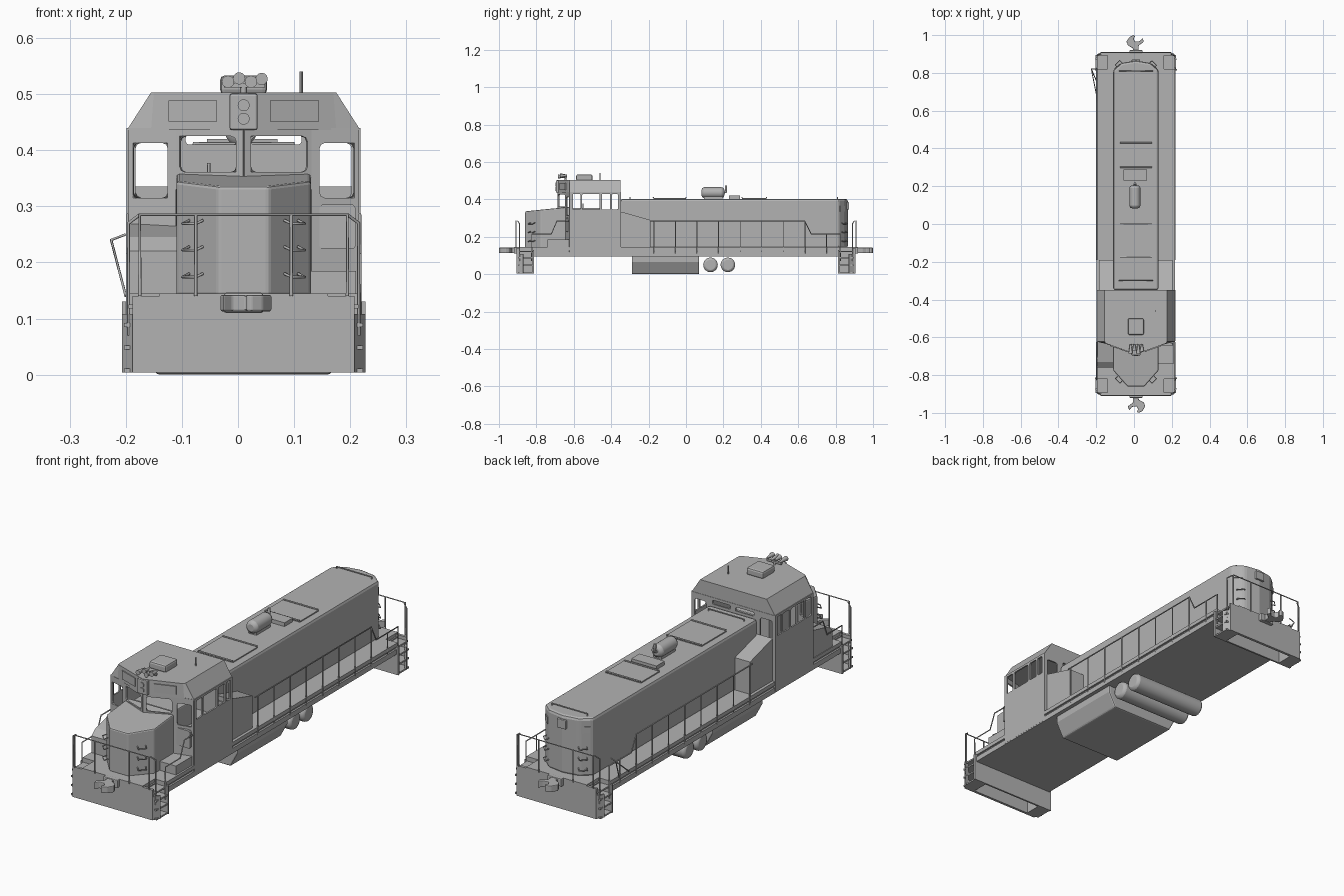
import bpy, bmesh, math
from mathutils import Vector

if "Cube" in bpy.data.objects:
    bpy.data.objects.remove(bpy.data.objects["Cube"])

CX = 0.01  # body centreline
grey = bpy.data.materials.new("body grey")
grey.diffuse_color = (0.45, 0.45, 0.45, 1)
grey.use_nodes = True
grey.node_tree.nodes["Principled BSDF"].inputs["Base Color"].default_value = grey.diffuse_color


def finish(name, bm, bevel=0, smooth=False, solid=0):
    bmesh.ops.recalc_face_normals(bm, faces=bm.faces)
    me = bpy.data.meshes.new(name)
    bm.to_mesh(me)
    bm.free()
    ob = bpy.data.objects.new(name, me)
    bpy.context.collection.objects.link(ob)
    ob.location.x = CX
    me.materials.append(grey)
    if bevel:
        m = ob.modifiers.new("bevel", 'BEVEL')
        m.width, m.segments = bevel, 2
    if solid:
        m = ob.modifiers.new("solid", 'SOLIDIFY')
        m.thickness, m.offset = solid, 0
    if smooth:
        bpy.ops.object.select_all(action='DESELECT')
        ob.select_set(True)
        bpy.context.view_layer.objects.active = ob
        bpy.ops.object.shade_smooth_by_angle(angle=math.radians(35))
    return ob


def loft(name, lower, upper, **kw):
    bm = bmesh.new()
    a = [bm.verts.new(p) for p in lower]
    b = [bm.verts.new(p) for p in upper]
    bm.faces.new(a)
    bm.faces.new(b)
    for i in range(len(a)):
        j = (i + 1) % len(a)
        bm.faces.new((a[i], a[j], b[j], b[i]))
    return finish(name, bm, **kw)


def prism_z(name, plan, z0, z1, **kw):
    return loft(name, [(x, y, z0) for x, y in plan], [(x, y, z1) for x, y in plan], **kw)


def prism_y(name, prof, y0, y1, **kw):
    return loft(name, [(x, y0, z) for x, z in prof], [(x, y1, z) for x, z in prof], **kw)


def box(name, x0, x1, y0, y1, z0, z1, **kw):
    return prism_z(name, [(x0, y0), (x1, y0), (x1, y1), (x0, y1)], z0, z1, **kw)


def cyl(name, p, q, r0, r1=None, n=20, bevel=0):
    p, q = Vector(p), Vector(q)
    bm = bmesh.new()
    bmesh.ops.create_cone(bm, cap_ends=True, segments=n, radius1=r0,
                          radius2=r0 if r1 is None else r1, depth=(q - p).length)
    bm.transform(Vector((0, 0, 1)).rotation_difference(q - p).to_matrix().to_4x4())
    bmesh.ops.translate(bm, verts=bm.verts, vec=(p + q) / 2)
    return finish(name, bm, bevel=bevel, smooth=True)


def tubes(name, paths, r=0.003):
    cu = bpy.data.curves.new(name, 'CURVE')
    cu.dimensions, cu.bevel_depth, cu.bevel_resolution = '3D', r, 1
    cu.use_fill_caps = True
    for path in paths:
        sp = cu.splines.new('POLY')
        sp.points.add(len(path) - 1)
        for pt, co in zip(sp.points, path):
            pt.co = (*co, 1)
    ob = bpy.data.objects.new(name, cu)
    bpy.context.collection.objects.link(ob)
    cu.materials.append(grey)
    ob.location.x = CX
    bpy.ops.object.select_all(action='DESELECT')
    ob.select_set(True)
    bpy.context.view_layer.objects.active = ob
    bpy.ops.object.convert(target='MESH')


def wall(name, p, q, z0, z1, holes, r=0.01):
    """Thin wall from p to q in plan; holes are (u0, u1, z0, z1), u along the wall, 0 to 1."""
    p, q = Vector(p), Vector(q)
    n = (q - p).length
    bm = bmesh.new()

    def face(pts):
        bm.faces.new([bm.verts.new((*(p + (q - p) * u), z)) for u, z in pts])
    us = sorted({0, 1, *[u for h in holes for u in h[:2]]})
    zs = sorted({z0, z1, *[z for h in holes for z in h[2:]]})
    for a, b in zip(us, us[1:]):
        for c, d in zip(zs, zs[1:]):
            if not any(h[0] <= a and b <= h[1] and h[2] <= c and d <= h[3] for h in holes):
                face([(a, c), (b, c), (b, d), (a, d)])
    for h in holes:  # rounded window corners
        k = min(r, (h[3] - h[2]) / 3)
        for u, du in ((h[0], k / n), (h[1], -k / n)):
            for z, dz in ((h[2], k), (h[3], -k)):
                face([(u, z), (u + du, z), (u + du * .3, z + dz * .3), (u, z + dz)])
    bmesh.ops.remove_doubles(bm, verts=bm.verts, dist=1e-5)
    finish(name, bm, solid=0.007)


# Frame and walkway
box("frame", -.2, .2, -.82, .82, .1, .132)
box("walkway", -.208, .208, -.82, .82, .128, .145)
box("side_sill", -.208, .208, -.82, .82, .095, .118)

# Fuel tank and air tanks
prism_y("fuel_tank", [(-.19, .1), (-.19, .065), (-.155, 0), (.155, 0), (.19, .065), (.19, .1)], -.29, .07, bevel=.006)
for i, y in enumerate((.131, .224)):
    cyl(f"air_tank_{i}", (-.185, y, .05), (.185, y, .05), .039, n=24, bevel=.012)

# Pilots, steps and couplers at both ends
hook = [(-.015, .89), (-.015, .945), (-.042, .965), (-.036, .985), (-.02, .968), (.004, .965), (.012, .98),
        (.004, .995), (.014, 1), (.034, .99), (.05, .965), (.042, .945), (.015, .93), (.015, .89)]
for e, s in (("front", -1), ("rear", 1)):
    box(e + "_pilot_plate", -.198, .198, s * .893, s * .905, .004, .14)
    box(e + "_pilot_back", -.217, .217, s * .812, s * .82, .004, .13)
    box(e + "_end_deck", -.15, .15, s * .81, s * .905, .125, .145)
    prism_z(e + "_coupler", [(-s * x if s > 0 else x, s * y) for x, y in hook], .113, .142, bevel=.003)
    box(e + "_coupler_pocket", -.035, .035, s * .9, s * .92, .11, .146, bevel=.004)
    for t, m in (("left", -1), ("right", 1)):
        prism_z(f"{e}_{t}_corner_plate", [(m * .196, s * .905), (m * .217, s * .872), (m * .21, s * .868),
                                          (m * .19, s * .894)], .004, .108)
        box(f"{e}_{t}_step_wall", m * .15, m * .156, s * .815, s * .9, .004, .13)
        box(f"{e}_{t}_top_step", m * .15, m * .205, s * .815, s * .9, .118, .125)
        for i, z in enumerate((.004, .045, .085)):
            box(f"{e}_{t}_step_{i}", m * .15, m * .213, s * .815, s * .895, z, z + .007)

# Long hood with angled rear end
prism_z("long_hood", [(-.12, -.35), (.12, -.35), (.12, .815), (.075, .853), (0, .865), (-.075, .853), (-.12, .815)],
        .14, .403, bevel=.012)
sec = [(-.195, .14), (.195, .14), (.195, 0), (-.195, 0)]
loft("equipment_box", [(x, -.35, z or .335) for x, z in sec], [(x, -.19, z or .29) for x, z in sec])

# Short hood with sloping top
nose = [(-.12, -.62), (-.12, -.775), (-.045, -.86), (.045, -.86), (.12, -.775), (.12, -.62)]
loft("nose", [(x, y, .14) for x, y in nose],
     [(x, y, .36 - max(0, -y - .64) * .11) for x, y in nose], bevel=.006)
side = [(-.76, .14), (-.62, .14), (-.62, .27), (-.73, .245), (-.76, .22)]
loft("left_front_box", [(-.205, y, z) for y, z in side], [(-.11, y, z) for y, z in side])
box("right_front_platform", .115, .2, -.74, -.62, .14, .185)

# Cab walls with open windows
wz = (.315, .413)
wall("cab_front_left", (-.205, -.62), (-.12, -.64), .1, .44, [(.1, .83, *wz)])
wall("cab_front_right", (.12, -.64), (.205, -.62), .1, .44, [(.17, .9, *wz)])
wall("windshield_left", (-.12, -.64), (0, -.685), .33, .44, [(.06, .9, .361, .425)])
wall("windshield_right", (0, -.685), (.12, -.64), .33, .44, [(.1, .94, .361, .425)])
wall("cab_back", (-.205, -.352), (.205, -.352), .1, .44,
     [(.03, .175, *wz), (.248, .469, .41, .428), (.531, .752, .41, .428), (.825, .97, *wz)])
openings = [(y0, y1) for y0, y1 in ((-.605, -.565), (-.555, -.462), (-.45, -.405), (-.395, -.364))]
for t, m in (("left", -1), ("right", 1)):
    wall(f"cab_{t}_side", (m * .205, -.62), (m * .205, -.35), .1, .44,
         [((a + .62) / .27, (b + .62) / .27, .345, .43) for a, b in openings], r=.006)
box("cab_floor", -.2, .2, -.62, -.355, .24, .25)
box("control_desk", -.1, .1, -.61, -.46, .25, .355, bevel=.005)
tubes("control_lever", [[(-.062, -.55, .35), (-.062, -.55, .377)]])
prism_y("cab_door", [(.138, .225), (.197, .225), (.2, .23), (.2, .297), (.195, .303), (.14, .303), (.135, .297),
                     (.135, .23)], -.642, -.63)

# Cab roof: V-shaped front and sloped sides
base = [(-.208, -.35), (-.208, -.622), (-.165, -.632), (0, -.69), (.165, -.632), (.208, -.622), (.208, -.35)]
top = [(-.165, -.35), (-.165, -.622), (-.16, -.632), (0, -.69), (.16, -.632), (.165, -.622), (.165, -.35)]
loft("cab_roof", [(x, y, .436) for x, y in base], [(x, y, .503) for x, y in top])
for t, m in (("left", -1), ("right", 1)):
    plan = [(m * x, -.69 + x * .351 + d) for x, d in ((.047, -.004), (.134, -.004), (.134, .004), (.047, .004))]
    prism_z(f"number_board_{t}", plan, .451, .489)
box("headlight_housing", -.025, .025, -.695, -.665, .436, .501, bevel=.004)
for i, z in enumerate((.48, .456)):
    cyl(f"headlight_{i}", (0, -.69, z), (0, -.699, z), .0105)

# Roof fittings
box("air_conditioner", -.042, .042, -.587, -.5, .5, .533, bevel=.008)
for i, (x, z, l) in enumerate(((-.028, .522, .05), (-.008, .528, .035), (.013, .522, .05), (.032, .527, .04))):
    cyl(f"horn_{i}", (x, -.635, z), (x, -.635 - l, z), .004, .011, n=12)
box("horn_mount", -.035, .038, -.65, -.638, .512, .52)
tubes("horn_post", [[(0, -.644, .5), (0, -.644, .52)]], .006)
cyl("antenna", (.103, -.46, .5), (.103, -.46, .54), .003, n=8)

# Hood roof hatches, exhaust silencer and lifting bars
bars = []
for i, (a, b) in enumerate(((-.175, 0), (.3, .43))):
    box(f"roof_hatch_{i}", -.088, .088, a, b, .4, .408)
    bars += [[(-.085, y, .41), (.085, y, .41)] for y in (a, b)]
for y in (-.3, .81):
    bars.append([(-.088, y, .4), (-.088, y, .412), (.088, y, .412), (.088, y, .4)])
tubes("roof_bars", bars, .0035)
box("exhaust_box", -.065, .06, .23, .288, .4, .42)
cyl("silencer", (-.005, .083, .436), (-.005, .205, .436), .029, n=24, bevel=.014)
box("silencer_foot", -.025, .015, .095, .195, .4, .415)
tubes("exhaust_pipe", [[(-.005, .2, .436), (-.005, .214, .44), (-.005, .214, .475)]], .007)

# Handrails, stanchions and end rails
for t, m in (("left", -1), ("right", 1)):
    x = m * .207
    rails = [[(x, .825, .07), (x, .825, .215), (x, .67, .215), (x, .635, .285), (x, -.19, .285)],
             [(x, -.825, .07), (x, -.825, .215), (x, -.72, .215), (x, -.69, .285), (x, -.625, .285)]]
    for i in range(9):
        y = -.17 + .115 * i
        rails.append([(x, y, .11), (x, y, .285 if y < .64 else .215)])
    for s in (-1, 1):
        rails.append([(m * .205, s * .89, .07), (m * .205, s * .89, .27), (m * .185, s * .9, .285)])
    tubes(t + "_handrail", rails)
for e, s in (("front", -1), ("rear", 1)):
    y = s * .908
    tubes(e + "_end_rail", [[(-.185, y, .14), (-.185, y, .285), (.185, y, .285), (.185, y, .14)]]
          + [[(m * .085, y, .14), (m * .085, y, .285)] for m in (-1, 1)])

# Grab irons on angled hood corners
grabs = []
for s, y in ((-1, .818), (1, .84)):
    for m in (-1, 1):
        for z in (.18, .228, .275):
            a, b = (m * .073, s * (y + .013)), (m * .097, s * (y - .011))
            o = (m * .012, s * .012)
            grabs.append([(*a, z), (a[0] + o[0], a[1] + o[1], z - .006),
                          (b[0] + o[0], b[1] + o[1], z - .006), (*b, z)])
tubes("grab_irons", grabs, .0025)
for t, m in (("left", -1), ("right", 1)):
    prism_z(f"rear_number_board_{t}", [(m * .083, .85), (m * .113, .825), (m * .11, .815), (m * .08, .84)], .335, .365)
box("rear_headlight", -.022, .022, .85, .872, .345, .385, bevel=.003)

# Folding lever on the left rear side
tubes("side_lever", [[(-.21, .69, .14), (-.236, .82, .24), (-.21, .82, .25)],
                     [(-.21, .76, .14), (-.236, .82, .24)]], .0025)
